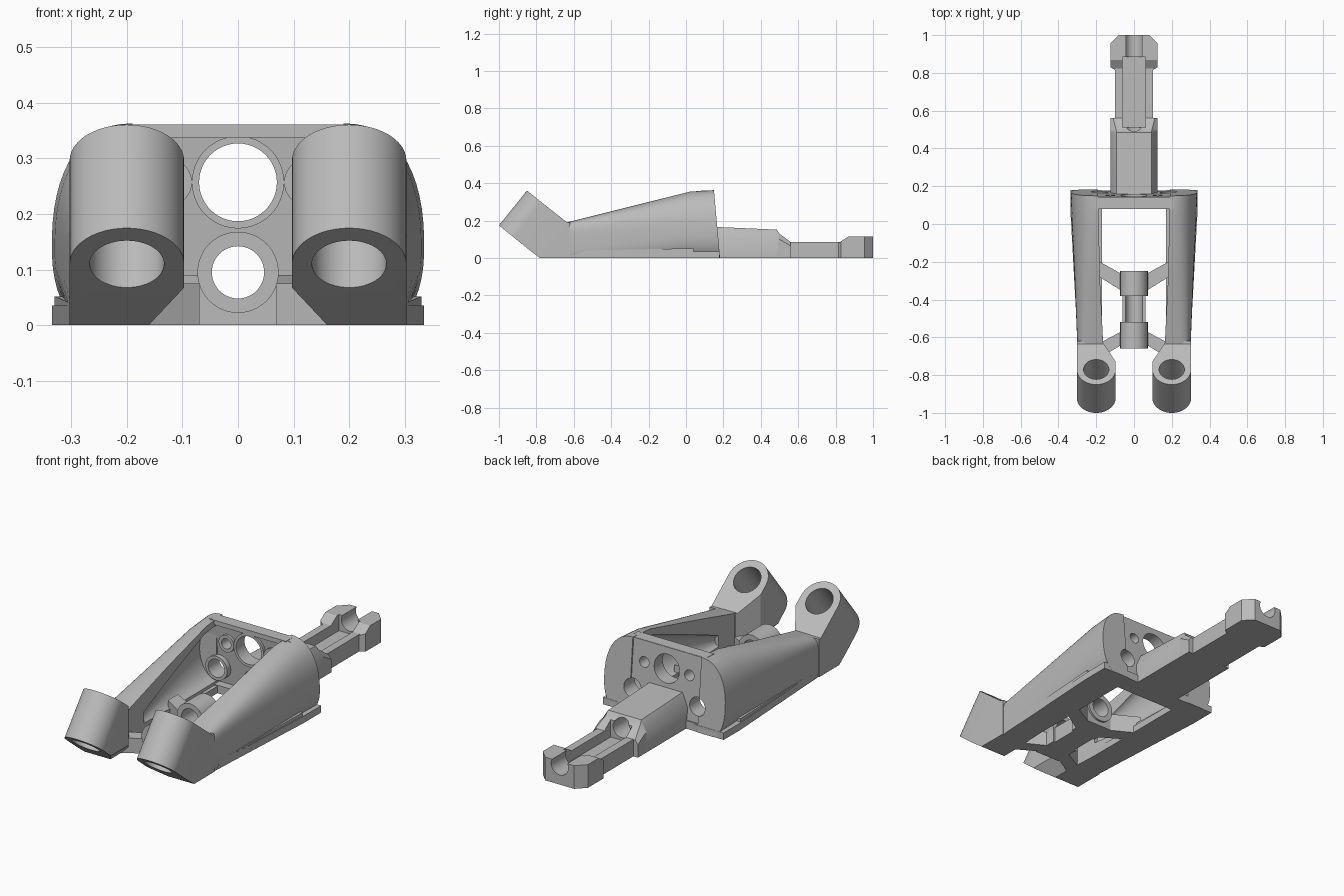
import bpy, bmesh, math
from mathutils import Vector

if "Cube" in bpy.data.objects:
    bpy.data.objects.remove(bpy.data.objects["Cube"], do_unlink=True)

grey = bpy.data.materials.new("plain grey")
grey.use_nodes = True
grey.diffuse_color = (0.5, 0.5, 0.5, 1)
grey.node_tree.nodes["Principled BSDF"].inputs["Base Color"].default_value = (0.5, 0.5, 0.5, 1)


def loft(name, rings):
    """Closed solid through rings of equal point count."""
    bm = bmesh.new()
    loops = [[bm.verts.new(p) for p in ring] for ring in rings]
    n = len(loops[0])
    for a, b in zip(loops, loops[1:]):
        for i in range(n):
            j = (i + 1) % n
            bm.faces.new((a[i], a[j], b[j], b[i]))
    bm.faces.new(loops[0][::-1])
    bm.faces.new(loops[-1])
    bmesh.ops.recalc_face_normals(bm, faces=bm.faces)
    mesh = bpy.data.meshes.new(name)
    bm.to_mesh(mesh)
    bm.free()
    mesh.materials.append(grey)
    obj = bpy.data.objects.new(name, mesh)
    bpy.context.collection.objects.link(obj)
    return obj


def prism(name, pts, axis, lo, hi):
    """Extrude a flat outline along one axis."""
    place = {"x": lambda p, v: (v, *p), "y": lambda p, v: (p[0], v, p[1]), "z": lambda p, v: (*p, v)}[axis]
    return loft(name, [[place(p, v) for p in pts] for v in (lo, hi)])


def box(name, x, y, z):
    return prism(name, [(x[0], y[0]), (x[1], y[0]), (x[1], y[1]), (x[0], y[1])], "z", *z)


def rod(name, start, end, r):
    start, end = Vector(start), Vector(end)
    u = Vector((1, 0, 0))
    v = (end - start).normalized().cross(u)
    angles = [math.tau * i / 48 for i in range(48)]
    return loft(name, [[c + r * (u * math.cos(t) + v * math.sin(t)) for t in angles] for c in (start, end)])


def apply(obj, mod):
    bpy.ops.object.select_all(action="DESELECT")
    bpy.context.view_layer.objects.active = obj
    obj.select_set(True)
    bpy.ops.object.modifier_apply(modifier=mod.name)


def combine(obj, others, operation="DIFFERENCE"):
    for other in others:
        mod = obj.modifiers.new("cut", "BOOLEAN")
        mod.operation, mod.solver, mod.object = operation, "EXACT", other
        apply(obj, mod)
        bpy.data.objects.remove(other, do_unlink=True)
    return obj


def finish(obj, mirror=False):
    if mirror:
        apply(obj, obj.modifiers.new("mirror", "MIRROR"))
    bpy.ops.object.select_all(action="DESELECT")
    bpy.context.view_layer.objects.active = obj
    obj.select_set(True)
    bpy.ops.object.shade_smooth_by_angle(angle=math.radians(30))


def arm_section(y, xin, xout, h, n, lean=0.0):
    """Rounded outer side, straight inner side."""
    zc, pts = 0.39 * h, [(xin, 0)]
    for i in range(25):
        t = math.radians(-60 + 150 * i / 24)
        c, s = abs(math.cos(t)) ** (2 / n), abs(math.sin(t)) ** (2 / n)
        z = zc + (h - zc) * s if t > 0 else max(0, zc - zc * 1.25 * s)
        pts.append((xin + (xout - xin) * c, z))
    return [(x, y - lean * z, z) for x, z in pts]


# Side arms: hollowed shells widening towards the rear
arm = loft("side_arm", [
    arm_section(-0.64, 0.163, 0.3, 0.19, 6),
    arm_section(-0.3, 0.18, 0.314, 0.275, 3.2),
    arm_section(0.02, 0.187, 0.33, 0.355, 2.3),
    arm_section(0.182, 0.19, 0.335, 0.363, 2.3, 0.09)])
hollow = []
for y, x, z, rx, rz in ((-0.5, 0.16, 0.1, 0.03, 0.03), (-0.25, 0.18, 0.14, 0.06, 0.085),
                        (0, 0.187, 0.185, 0.09, 0.135), (0.1, 0.188, 0.19, 0.095, 0.14)):
    ring = [math.tau * i / 32 for i in range(32)]
    hollow.append([(x + rx * math.cos(t), y, z + rz * math.sin(t)) for t in ring])
combine(arm, [loft("arm_hollow", hollow),
              rod("arm_hole", (0.18, 0, 0.12), (0.18, 0.3, 0.12), 0.045)])
finish(arm, True)

# Front sockets: tilted tubes backed by wedge blocks
low, high = Vector((0.2, -0.92, 0.11)), Vector((0.2, -0.77, 0.296))
axis = (high - low).normalized()
socket = rod("front_socket", low, high, 0.103)
block = prism("socket_block", [(-0.77, 0.296), (-0.635, 0.19), (-0.62, 0.19), (-0.62, 0),
                               (-0.78, 0), (-0.84, 0.045), (-0.92, 0.11)], "x", 0.097, 0.303)
combine(socket, [block], "UNION")
combine(socket, [
    rod("bore", low - axis * 0.1, high + axis * 0.1, 0.067),
    prism("inner_taper", [(0.09, -0.74), (0.163, -0.63), (0.163, -0.5), (0, -0.5), (0, -0.74)], "z", -0.1, 0.5),
    prism("lower_chamfer", [(0.17, -0.01), (0.09, 0.075), (0, 0.075), (0, -0.01)], "y", -1.1, -0.5)])
finish(socket, True)

# Base flange along the outside of each arm
flange = prism("base_flange", [(0.17, -0.63), (0.298, -0.63), (0.335, 0.04), (0.335, 0.18), (0.17, 0.18)],
               "z", 0, 0.035)
finish(flange, True)
bead = prism("flange_bead", [(-0.6, 0), (-0.57, 0.04), (0.04, 0.052), (0.04, 0)], "x", 0.24, 0.335)
combine(bead, [prism("bead_trim", [(0.296, -0.7), (0.333, 0.1), (0.5, 0.1), (0.5, -0.7)], "z", -0.1, 0.2)])
finish(bead, True)

# Rear plate with its pattern of holes
outline = [(x, z) for x, _, z in arm_section(0, 0.19, 0.325, 0.36, 2.3)][1:]
outline += [(-x, z) for x, z in reversed(outline)]
plate = loft("rear_plate", [[(x, y - 0.09 * z, z) for x, z in outline] for y in (0.125, 0.175)])
bosses, holes = [], []
for x, z, r, wall in ((0, 0.257, 0.07, 0.013), (0.125, 0.257, 0.026, 0.016), (-0.125, 0.257, 0.026, 0.016),
                      (0.18, 0.12, 0.045, 0.015), (-0.18, 0.12, 0.045, 0.015)):
    bosses.append(rod("boss", (x, 0.085, z), (x, 0.13, z), r + wall))
    holes.append(rod("hole", (x, 0, z), (x, 0.3, z), r))
bosses.append(box("top_rail", (-0.21, 0.21), (0.08, 0.14), (0.338, 0.361)))
bosses.append(box("bottom_rail", (-0.22, 0.22), (0.08, 0.178), (0, 0.04)))
combine(plate, bosses, "UNION")
holes.append(rod("shaft_hole", (0, 0, 0.095), (0, 0.3, 0.095), 0.047))
combine(plate, holes)
finish(plate)

# Tail: chamfered body, slim channelled neck and end block
tail = loft("tail_body", [[(sx * x, y, z) for sx, x, z in (
    (-1, 0.125, 0), (1, 0.125, 0), (1, 0.125, min(0.1, h - 0.02)), (1, w, h), (-1, w, h),
    (-1, 0.125, min(0.1, h - 0.02)))]
    for y, w, h in ((0.14, 0.092, 0.167), (0.485, 0.092, 0.152), (0.5, 0.095, 0.13), (0.56, 0.11, 0.085))])
neck = box("tail_neck", (-0.1, 0.1), (0.52, 0.84), (0, 0.085))
end = prism("tail_end", [(-0.125, 0.83), (-0.1, 0.815), (0.1, 0.815), (0.125, 0.83), (0.125, 0.955),
                         (0.08, 1), (-0.08, 1), (-0.125, 0.955)], "z", 0, 0.116)
combine(end, [prism("end_slope", [(0.8, 0.083), (0.82, 0.083), (0.87, 0.117), (0.87, 0.2), (0.8, 0.2)],
                    "x", -0.2, 0.2)])
combine(tail, [neck, end], "UNION")
combine(tail, [box("channel", (-0.06, 0.06), (0.51, 0.885), (0.035, 0.3)),
               rod("tail_bore", (0, 0, 0.095), (0, 1.1, 0.095), 0.047),
               box("end_notch", (-0.042, 0.042), (0.85, 1.1), (0.095, 0.3))])
finish(tail)

# Central cradle: two rings joined by an open trough
cradle = rod("shaft_cradle", (0, -0.66, 0.095), (0, -0.52, 0.095), 0.073)
combine(cradle, [rod("rear_ring", (0, -0.38, 0.095), (0, -0.25, 0.095), 0.073),
                 box("trough", (-0.06, 0.06), (-0.53, -0.37), (0, 0.08)),
                 box("front_foot", (-0.07, 0.07), (-0.65, -0.52), (0, 0.07)),
                 box("rear_foot", (-0.07, 0.07), (-0.38, -0.26), (0, 0.07))], "UNION")
combine(cradle, [rod("cradle_bore", (0, -0.8, 0.095), (0, 0, 0.095), 0.047)])
finish(cradle)

# Diagonal braces tying the cradle to the arms
for name, pts, h in (
        ("front_brace", [(0.05, -0.56), (0.05, -0.63), (0.2, -0.72), (0.2, -0.64)], 0.075),
        ("rear_brace", [(0.055, -0.36), (0.2, -0.27), (0.2, -0.19), (0.055, -0.27)], 0.09)):
    finish(prism(name, pts, "z", 0, h), True)
